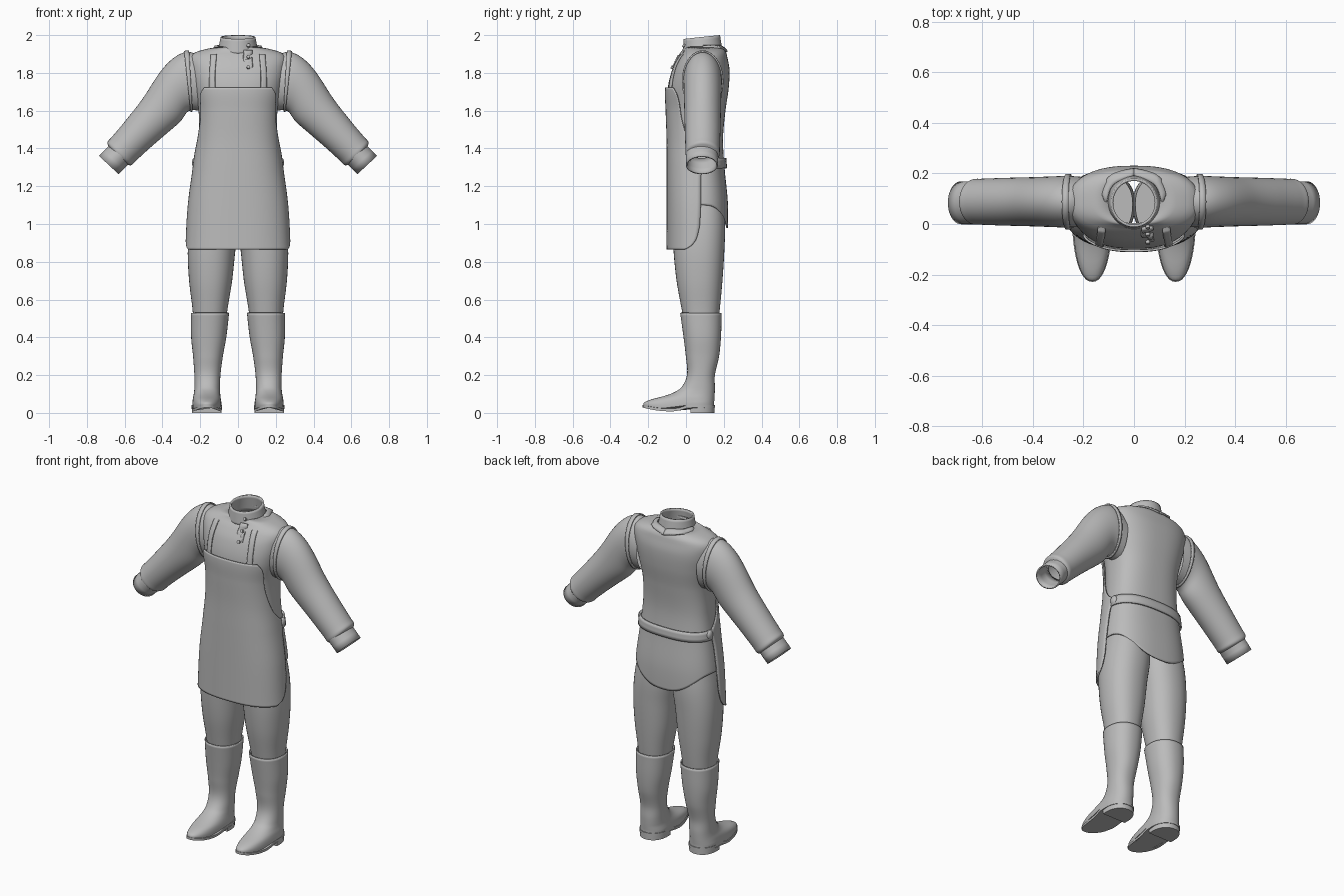
import bpy, bmesh
from math import sin, cos, pi, radians, copysign

if "Cube" in bpy.data.objects:
    bpy.data.objects.remove(bpy.data.objects["Cube"])

cloth = bpy.data.materials.new("plain grey cloth")
cloth.use_nodes = True
GREY = (0.5, 0.5, 0.5, 1)
cloth.diffuse_color = GREY
cloth.node_tree.nodes["Principled BSDF"].inputs["Base Color"].default_value = GREY


def blend(table, t):
    """Smooth interpolation of table rows by their first column."""
    t = min(max(t, table[0][0]), table[-1][0])
    i = max(k for k in range(len(table) - 1) if table[k][0] <= t)
    a, b = table[i], table[i + 1]
    p, n = table[max(i - 1, 0)], table[min(i + 2, len(table) - 1)]
    w = b[0] - a[0]
    s = (t - a[0]) / w
    out = []
    for k in range(1, len(a)):
        ma = (b[k] - p[k]) / (b[0] - p[0]) * w
        mb = (n[k] - a[k]) / (n[0] - a[0]) * w
        out.append((2*s**3 - 3*s*s + 1) * a[k] + (s**3 - 2*s*s + s) * ma
                   + (3*s*s - 2*s**3) * b[k] + (s**3 - s*s) * mb)
    return out


def finish(obj, angle=40):
    obj.data.materials.append(cloth)
    bpy.ops.object.select_all(action="DESELECT")
    obj.select_set(True)
    bpy.context.view_layer.objects.active = obj
    bpy.ops.object.shade_smooth_by_angle(angle=radians(angle))


def sheet(name, f, nu, nv, closed=True, thick=0, mirror=False, wrap=None, cap=False):
    """Surface f(u, v) with u and v in 0..1, optionally closed around u."""
    bm = bmesh.new()
    cols = nu if closed else nu + 1
    rows = [[bm.verts.new(f(i / nu, j / nv)) for i in range(cols)] for j in range(nv + 1)]
    for j in range(nv):
        for i in range(nu):
            k = (i + 1) % cols
            bm.faces.new((rows[j][i], rows[j][k], rows[j + 1][k], rows[j + 1][i]))
    if cap:
        bm.faces.new(rows[0][::-1])
        bm.faces.new(rows[-1])
    mesh = bpy.data.meshes.new(name)
    bm.to_mesh(mesh)
    bm.free()
    obj = bpy.data.objects.new(name, mesh)
    bpy.context.collection.objects.link(obj)
    finish(obj)
    if mirror:
        obj.modifiers.new("Mirror", "MIRROR").use_mirror_merge = False
    if wrap:
        m = obj.modifiers.new("Wrap", "SHRINKWRAP")
        m.target, m.offset, m.wrap_mode = wrap, 0.006, "ABOVE_SURFACE"
    if thick:
        m = obj.modifiers.new("Solidify", "SOLIDIFY")
        m.thickness, m.offset = thick, 0
    return obj


def section(table, z, th, grow=0, e=0.8):
    """Rounded cross-section point; th runs from the front towards +x."""
    cx, rx, yf, cy, yb = blend(table, z)
    s, c = sin(th), cos(th)
    ry = (cy - yf if c > 0 else yb - cy) + grow
    return (cx + (rx + grow) * copysign(abs(s)**e, s), cy - ry * copysign(abs(c)**e, c), z)


# Shirt body with a curved tail: height, centre x, half width, front, middle, back
BODY = [(0.86, 0, .262, -.085, .07, .215), (1.1, 0, .248, -.085, .07, .218),
        (1.3, 0, .222, -.085, .07, .2), (1.45, 0, .205, -.085, .07, .192),
        (1.6, 0, .205, -.09, .07, .205), (1.72, 0, .23, -.092, .07, .222),
        (1.82, 0, .25, -.067, .08, .226), (1.885, 0, .25, -.03, .085, .214),
        (1.915, 0, .2, -.005, .09, .205), (1.935, 0, .1, 0, .09, .18)]


def shirt_point(u, v):
    th = 2 * pi * u
    hem = 1.1 - 0.12 * max(0, -cos(th))**3
    return section(BODY, hem + (1.935 - hem) * v, th)


shirt = sheet("shirt", shirt_point, 72, 70, thick=0.008)


# Standing collar, higher at the back
def collar_point(u, v):
    th = 2 * pi * u
    rx, ry = .105 - .018 * v, .103 - .012 * v
    y = .088 - .004 * v - ry * cos(th)
    return (rx * sin(th), y, 1.90 + (.08 + .11 * (y - .0)) * v)


collar = sheet("collar", collar_point, 48, 6, thick=0.01)

# Sleeves: step, x, z, half height, half depth, lean in degrees
SLEEVE = [(0, .2, 1.745, .145, .098, 0), (1, .262, 1.756, .155, .102, 5),
          (2, .325, 1.717, .142, .1, 20), (3, .41, 1.602, .115, .097, 45),
          (4, .52, 1.485, .098, .094, 48), (5, .6, 1.402, .09, .091, 46),
          (6, .627, 1.373, .088, .09, 46), (7, .637, 1.362, .068, .08, 46)]


def sleeve_point(u, t, grow=0):
    x, z, h, d, lean = blend(SLEEVE, t)
    a, up = radians(lean), (h + grow) * cos(2 * pi * u)
    return (x + up * sin(a), .088 - (d + grow) * sin(2 * pi * u), z + up * cos(a))


def cuff_point(u, v):
    a, up = radians(47), .067 * cos(2 * pi * u)
    return (.605 + .079 * v + up * sin(a), .084 - .081 * sin(2 * pi * u),
            1.392 - .08 * v + up * cos(a))


sheet("sleeves", lambda u, v: sleeve_point(u, 7 * v), 40, 49, mirror=True)
sheet("armhole_seams", lambda u, v: sleeve_point(u, .8 + .3 * v, .004), 40, 2,
      thick=0.008, mirror=True)
sheet("cuffs", cuff_point, 40, 3, thick=0.008, mirror=True)

# Trouser legs
LEG = [(.48, .15, .085, -.01, .08, .17), (.56, .148, .094, -.025, .08, .18),
       (.7, .145, .114, -.05, .08, .193), (.86, .14, .126, -.066, .08, .203),
       (1.0, .125, .13, -.07, .08, .207), (1.15, .115, .11, -.06, .08, .195)]
sheet("trouser_legs", lambda u, v: section(LEG, .48 + .67 * v, 2 * pi * u, e=.9),
      40, 24, mirror=True, cap=True)

# Tall boots, narrowing at the ankle and spreading into the foot
BOOT = [(.025, .165, .074, -.222, .05, .146), (.05, .165, .074, -.219, .05, .146),
        (.068, .165, .072, -.185, .05, .147), (.082, .165, .07, -.13, .05, .148),
        (.1, .164, .067, -.075, .06, .149), (.13, .163, .065, -.025, .07, .15),
        (.2, .162, .066, .008, .08, .15), (.3, .159, .076, .002, .085, .172),
        (.4, .155, .09, -.01, .085, .182), (.53, .148, .098, -.028, .08, .186)]


def sole_lift(y):
    s = min(max((y + .06) / .08, 0), 1)
    return .008 + .02 * s * s * (3 - 2 * s) + max(0, -.08 - y)**2 * .9


def boot_point(u, v):
    z = .025 + .505 * v**1.5
    x, y, z = section(BOOT, z, 2 * pi * u, e=.9)
    drop = max(0, 1 - (z - .025) / .04)
    return (x, y, z + (sole_lift(y) - .018) * drop)


def sole_point(u, v):
    x, y, z = section(BOOT, .03, 2 * pi * u, .007, .9)
    return (x, y, sole_lift(y) + .014 * v)


def heel_point(u, v):
    x, y, z = section(BOOT, .03, 2 * pi * u, .004, .9)
    return (x, max(y, .025), .032 * v)


sheet("boots", boot_point, 48, 50, thick=0.006, mirror=True)
sheet("soles", sole_point, 48, 1, mirror=True, cap=True)
sheet("heels", heel_point, 48, 1, mirror=True, cap=True)

# Apron: height and how far round each side it reaches, in degrees
REACH = [(.865, 68), (.885, 80), (.93, 88), (1.05, 91), (1.25, 92), (1.34, 94),
         (1.37, 88), (1.43, 76), (1.55, 63), (1.65, 57), (1.69, 52), (1.722, 42)]


def apron_point(u, v):
    z = .865 + .857 * v
    return section(BODY, z, (2 * u - 1) * radians(blend(REACH, z)[0]), .014)


sheet("apron", apron_point, 48, 80, closed=False, thick=0.008)

# Waist tie around the back with a knot at each side
sheet("waist_tie", lambda u, v: section(BODY, 1.295 + .055 * v, radians(88 + 184 * u), .012),
      48, 3, closed=False, thick=0.01)
for side, sx in (("left", 1), ("right", -1)):
    bpy.ops.mesh.primitive_uv_sphere_add(segments=16, ring_count=8, radius=1,
                                         location=(sx * .228, .1, 1.325))
    knot = bpy.context.object
    knot.name, knot.scale = side + "_tie_knot", (.016, .024, .028)
    finish(knot)


def ribbon(name, edges, n, **kw):
    """Strip between two edge paths, laid on the shirt."""
    def point(u, v):
        a, b = (blend(path, u * (len(path) - 1)) for path in edges)
        return [p + (q - p) * v for p, q in zip(a, b)]
    return sheet(name, point, n, 3, closed=False, thick=0.009, wrap=shirt, **kw)


# Neck strap over the shoulders and behind the collar
INNER = [(0, .122, -.095, 1.7), (1, .12, -.07, 1.8), (2, .112, -.02, 1.89),
         (3, .112, .07, 1.93), (4, .085, .155, 1.94), (5, 0, .193, 1.935)]
OUTER = [(0, .155, -.09, 1.7), (1, .15, -.065, 1.8), (2, .142, -.015, 1.89),
         (3, .138, .08, 1.925), (4, .103, .178, 1.925), (5, 0, .215, 1.91)]
ribbon("neck_strap", (INNER, OUTER), 40, mirror=True)

# Front placket and buttons
ribbon("placket", ([(0, .03, -.09, 1.7), (1, .03, -.06, 1.83), (2, .03, -.01, 1.915)],
                   [(0, .075, -.09, 1.7), (1, .075, -.06, 1.83), (2, .075, -.005, 1.915)]), 16)
for i, (y, z) in enumerate(((-.073, 1.83), (-.042, 1.885), (-.012, 1.945))):
    bpy.ops.mesh.primitive_cylinder_add(vertices=16, radius=.009, depth=.012,
                                        location=(.055, y, z), rotation=(radians(65), 0, 0))
    button = bpy.context.object
    button.name = "button_%d" % (i + 1)
    finish(button)
